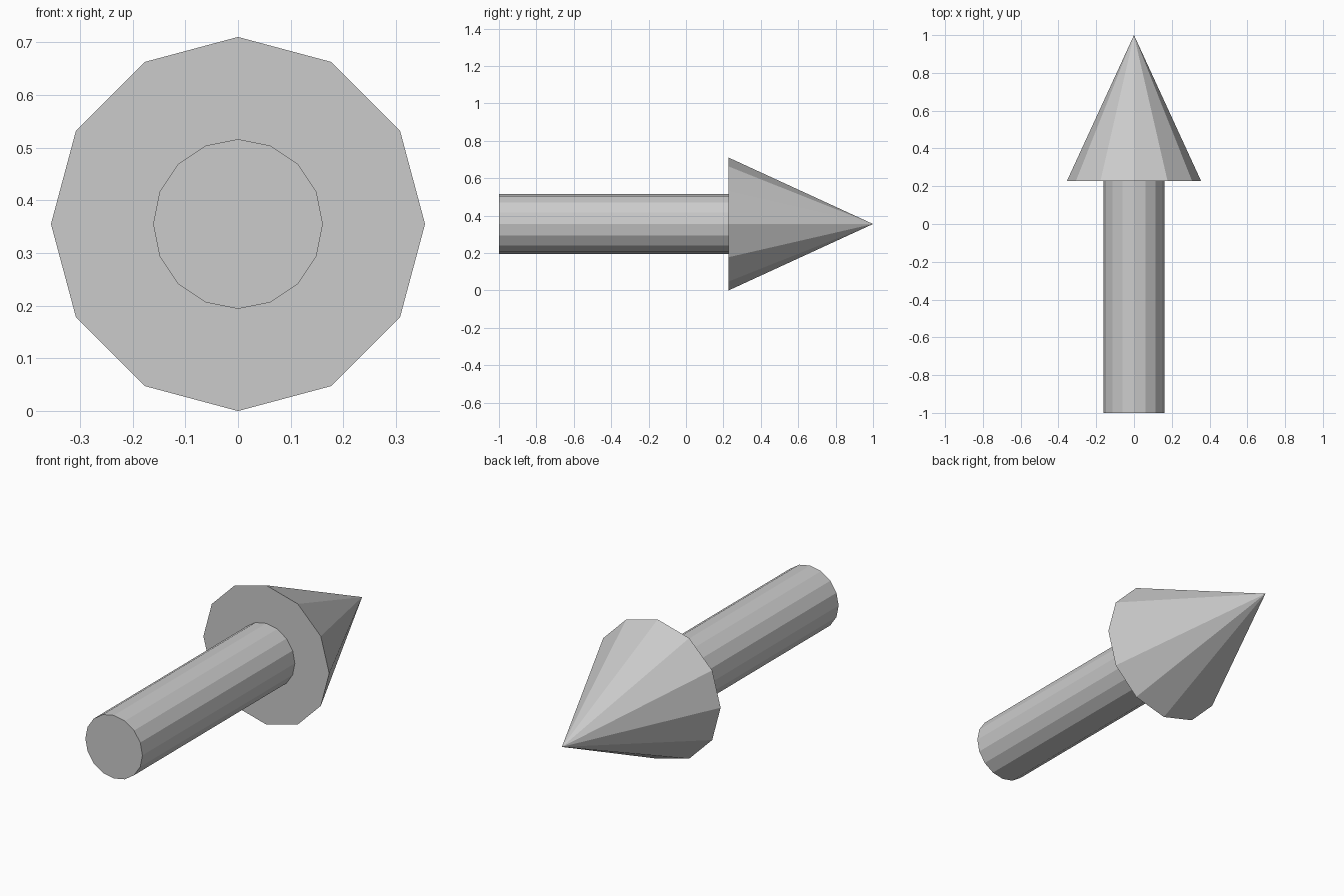
import bpy
from math import radians

if "Cube" in bpy.data.objects:
    bpy.data.objects.remove(bpy.data.objects["Cube"])

AXIS_Z = 0.355    # height of the arrow's centre line
NECK_Y = 0.228    # where the shaft meets the head


def along_y(name, sides, r_back, r_front, y_back, y_front):
    """Flat-shaded round part lying along y, pointing towards +y."""
    bpy.ops.mesh.primitive_cone_add(
        vertices=sides, radius1=r_back, radius2=r_front,
        depth=y_front - y_back,
        location=(0, (y_back + y_front) / 2, AXIS_Z),
        rotation=(radians(-90), 0, 0))
    bpy.context.object.name = name


# Shaft: 16-sided cylinder
along_y("arrow_shaft", 16, 0.161, 0.161, -1.0, NECK_Y)

# Head: 12-sided cone with a flat back
along_y("arrow_head", 12, 0.355, 0.0, NECK_Y, 1.0)
